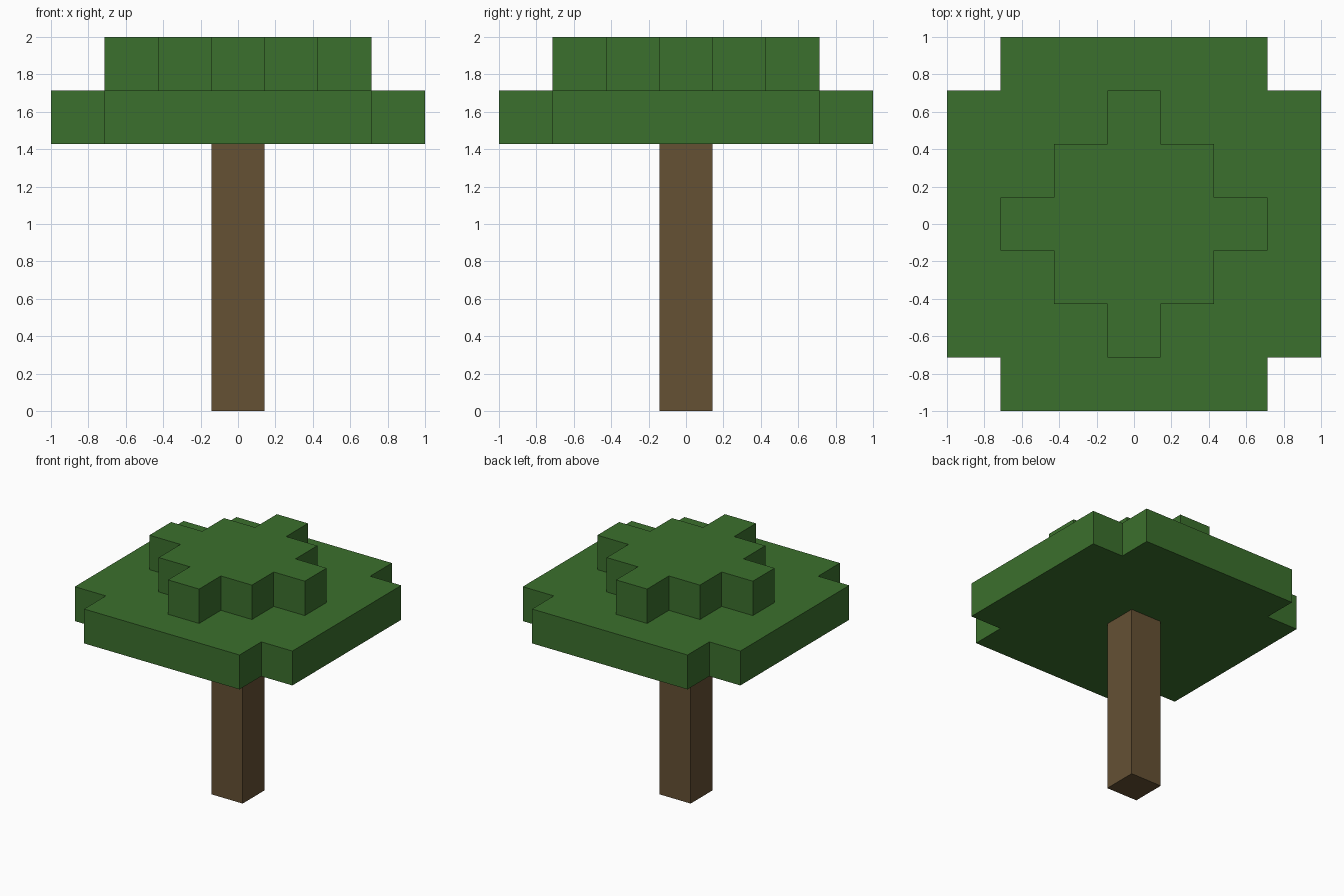
import bpy
import bmesh

if "Cube" in bpy.data.objects:
    bpy.data.objects.remove(bpy.data.objects["Cube"], do_unlink=True)

UNIT = 2 / 7  # one block edge


def make_material(name, rgb):
    color = (*rgb, 1.0)
    mat = bpy.data.materials.new(name)
    mat.use_nodes = True
    mat.diffuse_color = color
    bsdf = mat.node_tree.nodes["Principled BSDF"]
    bsdf.inputs["Base Color"].default_value = color
    bsdf.inputs["Roughness"].default_value = 0.9
    return mat


def block_layer(name, corner, bottom, top, mat):
    """Prism whose outline is one stepped corner repeated by quarter turns."""
    outline = []
    for _ in range(4):
        outline += corner
        corner = [(-y, x) for x, y in corner]
    bm = bmesh.new()
    base = bm.faces.new([bm.verts.new((x * UNIT, y * UNIT, bottom * UNIT))
                         for x, y in outline])
    raised = bmesh.ops.extrude_face_region(bm, geom=[base], use_keep_orig=True)
    verts = [v for v in raised["geom"] if isinstance(v, bmesh.types.BMVert)]
    bmesh.ops.translate(bm, verts=verts, vec=(0, 0, (top - bottom) * UNIT))
    bmesh.ops.recalc_face_normals(bm, faces=bm.faces)
    mesh = bpy.data.meshes.new(name)
    bm.to_mesh(mesh)
    bm.free()
    mesh.materials.append(mat)
    obj = bpy.data.objects.new(name, mesh)
    bpy.context.collection.objects.link(obj)
    return obj


bark = make_material("bark_brown", (0.130, 0.082, 0.034))
leaf = make_material("leaf_green", (0.044, 0.162, 0.026))

# Square trunk
block_layer("trunk", [(0.5, 0.5)], 0, 5, bark)
# Wide leaf slab with notched corners
block_layer("lower_leaves", [(3.5, 2.5), (2.5, 2.5), (2.5, 3.5)], 5, 6, leaf)
# Stepped diamond of leaves on top
block_layer("upper_leaves",
            [(2.5, 0.5), (1.5, 0.5), (1.5, 1.5), (0.5, 1.5), (0.5, 2.5)],
            6, 7, leaf)
